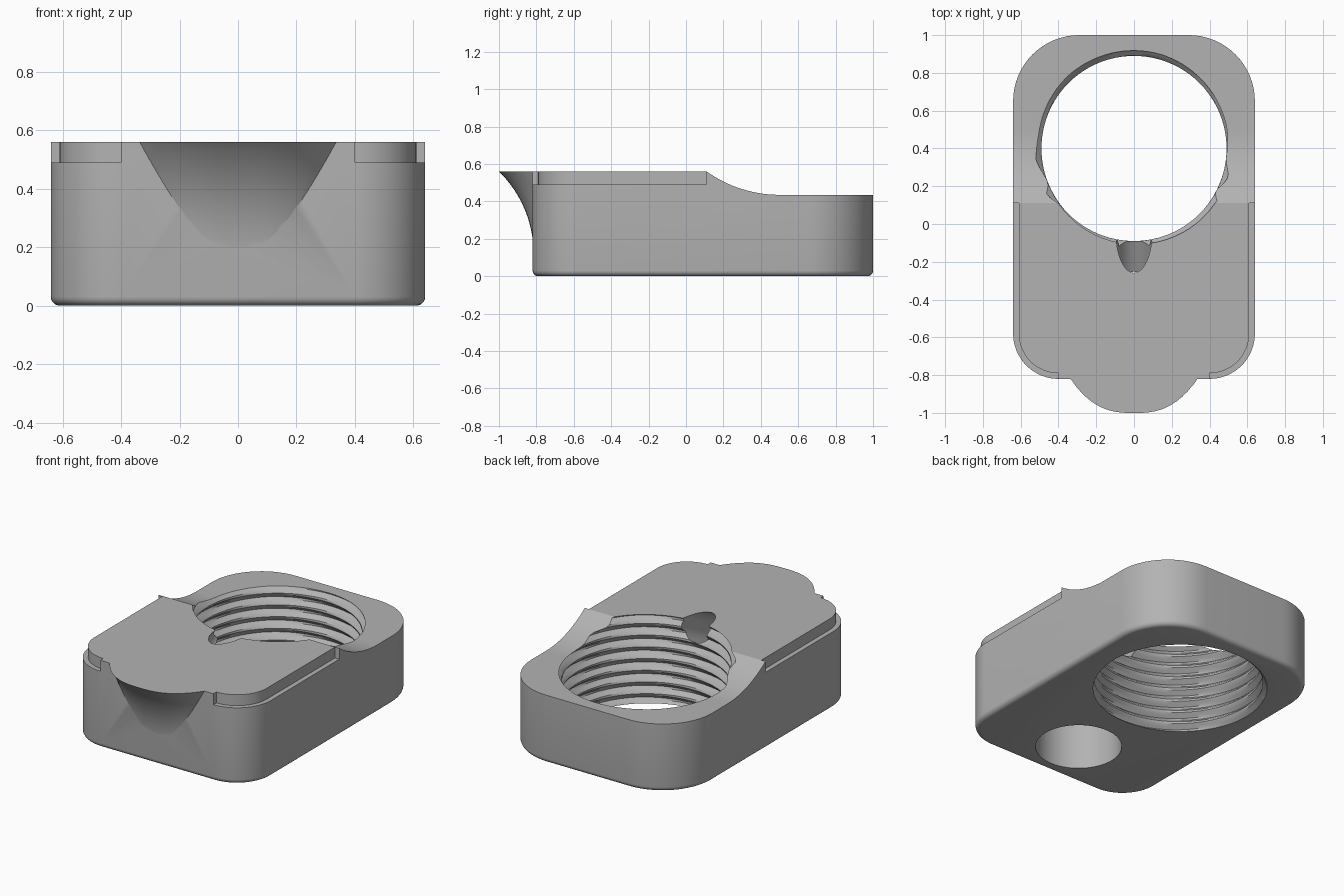
import bpy, bmesh
from math import sin, cos, pi, sqrt, radians, tau
from mathutils import Matrix

if "Cube" in bpy.data.objects:
    bpy.data.objects.remove(bpy.data.objects["Cube"])

grey = bpy.data.materials.new("plain grey")
grey.use_nodes = True
grey.diffuse_color = (0.45, 0.45, 0.45, 1)
grey.node_tree.nodes["Principled BSDF"].inputs["Base Color"].default_value = (0.45, 0.45, 0.45, 1)

HEIGHT, SIDE, FRONT, BACK = 0.56, 0.64, -0.82, 1.0


def make(name, bm):
    bmesh.ops.recalc_face_normals(bm, faces=bm.faces)
    mesh = bpy.data.meshes.new(name)
    bm.to_mesh(mesh)
    bm.free()
    mesh.materials.append(grey)
    obj = bpy.data.objects.new(name, mesh)
    bpy.context.collection.objects.link(obj)
    return obj


def prism(points, offset):
    """Solid made by extruding a closed outline along an offset."""
    bm = bmesh.new()
    face = bm.faces.new([bm.verts.new(p) for p in points])
    out = bmesh.ops.extrude_face_region(bm, geom=[face])
    moved = [g for g in out["geom"] if isinstance(g, bmesh.types.BMVert)]
    bmesh.ops.translate(bm, verts=moved, vec=offset)
    return bm


def loft(rings):
    """Closed solid through a stack of matching rings."""
    bm = bmesh.new()
    rows = [[bm.verts.new(p) for p in ring] for ring in rings]
    n = len(rows[0])
    for a, b in zip(rows, rows[1:]):
        for i in range(n):
            j = (i + 1) % n
            bm.faces.new((a[i], a[j], b[j], b[i]))
    bm.faces.new(rows[0])
    bm.faces.new(rows[-1])
    return bm


def arc(cx, cy, r, start, end, steps=16):
    angles = [radians(start + (end - start) * i / steps) for i in range(steps + 1)]
    return [(cx + r * cos(a), cy + r * sin(a)) for a in angles]


def combine(target, tool, operation):
    mod = target.modifiers.new(operation, "BOOLEAN")
    mod.operation, mod.solver, mod.object = operation, "EXACT", tool
    deps = bpy.context.evaluated_depsgraph_get()
    result = bpy.data.meshes.new_from_object(target.evaluated_get(deps))
    target.modifiers.clear()
    target.data = result
    bpy.data.objects.remove(tool)


# Main block: rounded outline with a small fillet around the base
rf, rb = 0.24, 0.35
outline = (arc(SIDE - rf, FRONT + rf, rf, -90, 0) + arc(SIDE - rb, BACK - rb, rb, 0, 90)
           + arc(rb - SIDE, BACK - rb, rb, 90, 180) + arc(rf - SIDE, FRONT + rf, rf, 180, 270))
bm = prism([(x, y, 0) for x, y in outline], (0, 0, 0.6))
base_edges = [e for e in bm.edges if all(v.co.z < 0.001 for v in e.verts)]
bmesh.ops.bevel(bm, geom=base_edges, offset=0.03, segments=5, profile=0.5, affect="EDGES")
body = make("threaded_block", bm)

# Flared lip on the front, growing out of the wall towards the top
rings = []
R = 0.6157
for k in range(19):
    z = 0.12 + 0.48 * k / 18
    reach = R - sqrt(R * R - (z - 0.12) ** 2)
    width = 0.34 * ((z - 0.08) / 0.48) ** 0.75
    ring = [(-width, -0.7, z)]
    for i in range(25):
        t = -1 + i / 12
        ring.append((width * t, -0.815 - reach * (1 - abs(t) ** 2.7), z))
    rings.append(ring + [(width, -0.7, z)])
combine(body, make("front_lip", loft(rings)), "UNION")

# Top surface: flat in front, hollow curve down to the low back deck
sweep = arc(0.5, 0.435 + 0.67, 0.67, -125.6, -90, 20)
profile = [(-1.3, HEIGHT), (0.11, HEIGHT)] + sweep[1:] + [(1.3, 0.435), (1.3, 0.9), (-1.3, 0.9)]
combine(body, make("top_cutter", prism([(-1, y, z) for y, z in profile], (2, 0, 0))), "DIFFERENCE")

# Narrow ledges that wrap around both front corners
strip = ([(0.8, 0.11), (0.8, -0.9), (0.4, -0.9)]
         + arc(0.4, FRONT + rf, rf - 0.03, -90, 0) + [(0.61, 0.11)])
for side in (1, -1):
    cutter = prism([(x * side, y, 0.49) for x, y in strip], (0, 0, 0.3))
    combine(body, make("ledge_cutter", cutter), "DIFFERENCE")

# Helical threaded bore
pitch, segments, per_turn = 0.075, 96, 6
rings = []
for k in range(64):
    z = -0.06 + k * pitch / per_turn
    ring = []
    for i in range(segments):
        phase = (z / pitch - i / segments) % 1
        r = 0.49 + 0.035 * max(0, 1 - abs(phase - 0.5) * 2.4)
        a = tau * i / segments
        ring.append((r * cos(a), 0.4 + r * sin(a), z))
    rings.append(ring)
combine(body, make("thread_cutter", loft(rings)), "DIFFERENCE")


def round_cutter(name, radius, length, matrix):
    bm = bmesh.new()
    bmesh.ops.create_cone(bm, cap_ends=True, segments=64, radius1=radius, radius2=radius,
                          depth=length, matrix=matrix)
    return make(name, bm)


# Sloping channel from the top into the bore
slope = radians(27)
lift = 0.095 / cos(slope)
middle = Matrix.Translation((0, -0.2, HEIGHT + lift - 0.36 * sin(slope) / cos(slope)))
channel = round_cutter("channel_cutter", 0.095, 1.1, middle @ Matrix.Rotation(pi / 2 + slope, 4, "X"))
combine(body, channel, "DIFFERENCE")

# Blind round pocket underneath
pocket = round_cutter("pocket_cutter", 0.25, 0.7, Matrix.Translation((0, -0.5, 0)))
combine(body, pocket, "DIFFERENCE")

bpy.ops.object.select_all(action="DESELECT")
body.select_set(True)
bpy.context.view_layer.objects.active = body
bpy.ops.object.shade_smooth_by_angle(angle=radians(30))
